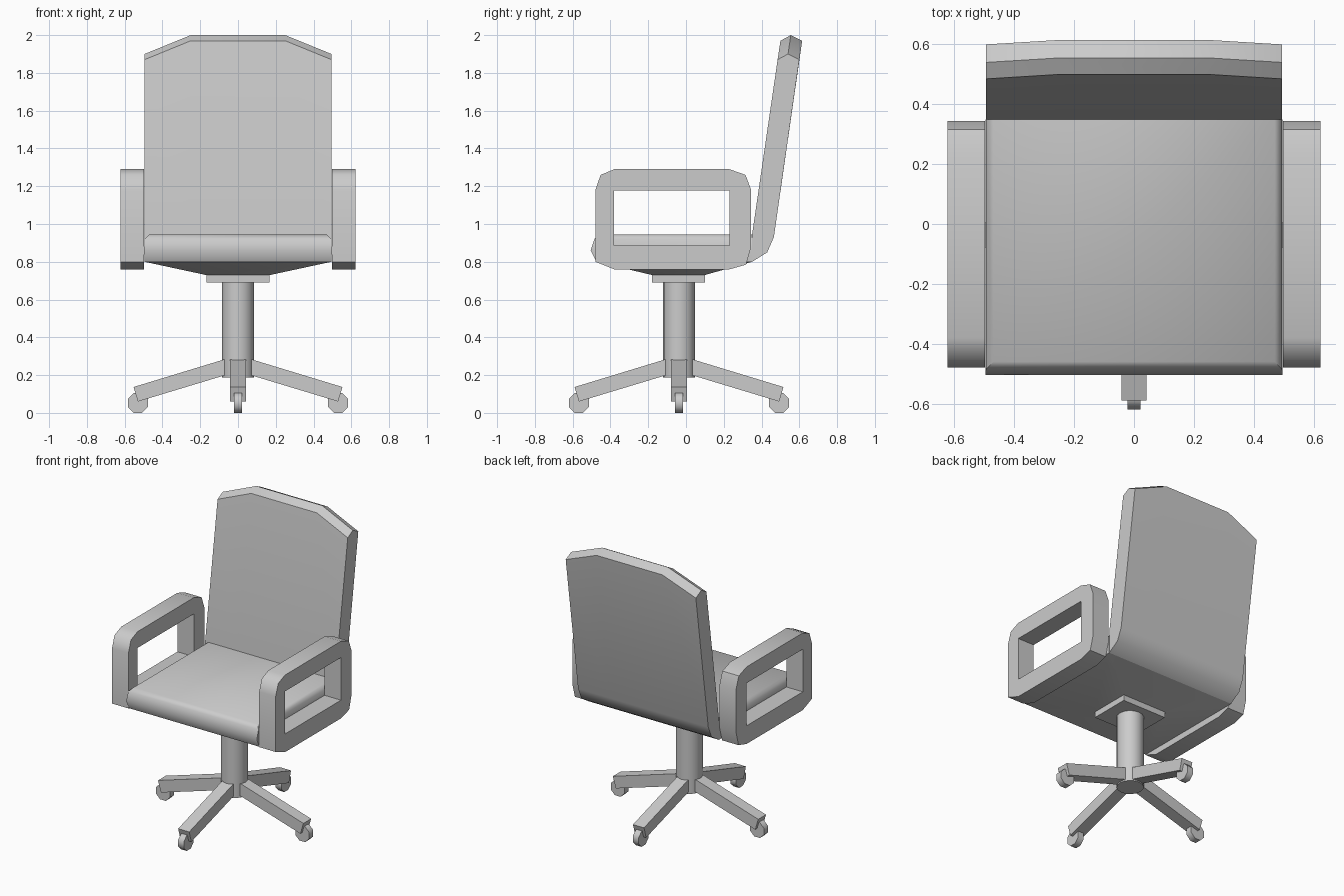
import bpy, bmesh, math
from mathutils import Matrix, Vector

cube = bpy.data.objects.get("Cube")
if cube:
    bpy.data.objects.remove(cube, do_unlink=True)

grey = bpy.data.materials.new("plain grey")
grey.use_nodes = True
grey.diffuse_color = (0.6, 0.6, 0.6, 1)
grey.node_tree.nodes["Principled BSDF"].inputs["Base Color"].default_value = (0.6, 0.6, 0.6, 1)

BASE_Y = -0.037  # the swivel base sits a little forward of centre


def finish(obj, angle):
    """Give the object its colour and shading."""
    if not obj.data.materials:
        obj.data.materials.append(grey)
    bpy.ops.object.select_all(action='DESELECT')
    obj.select_set(True)
    bpy.context.view_layer.objects.active = obj
    if angle:
        bpy.ops.object.shade_smooth_by_angle(angle=math.radians(angle))
    return obj


def loft(name, rings, angle=0, matrix=Matrix()):
    """Skin a list of equal-sized point rings and cap both ends."""
    bm = bmesh.new()
    rows = [[bm.verts.new(p) for p in ring] for ring in rings]
    n = len(rows[0])
    for a, b in zip(rows, rows[1:]):
        for i in range(n):
            j = (i + 1) % n
            bm.faces.new((a[i], a[j], b[j], b[i]))
    bm.faces.new(rows[0][::-1])
    bm.faces.new(rows[-1])
    bm.transform(matrix)
    bmesh.ops.recalc_face_normals(bm, faces=bm.faces)
    mesh = bpy.data.meshes.new(name)
    bm.to_mesh(mesh)
    bm.free()
    obj = bpy.data.objects.new(name, mesh)
    bpy.context.collection.objects.link(obj)
    return finish(obj, angle)


def rect(z, half, y0, y1):
    return [(-half, y0, z), (half, y0, z), (half, y1, z), (-half, y1, z)]


def circle(z, radius, count, turn=0.0):
    steps = [2 * math.pi * (i + turn) / count for i in range(count)]
    return [(radius * math.cos(a), radius * math.sin(a), z) for a in steps]


# Seat cushion: tapered underside, rounded front and top edges
loft("seat", [rect(0.73, 0.17, -0.18, 0.10), rect(0.80, 0.495, -0.475, 0.35),
              rect(0.86, 0.497, -0.505, 0.35), rect(0.92, 0.495, -0.485, 0.35),
              rect(0.945, 0.47, -0.46, 0.35)], 50)

# Backrest: leaning side profile with lowered top corners
lower = [(0.35, 0.945), (0.35, 0.80), (0.43, 0.85), (0.465, 0.93)]
crown = [(0.615, 1.97), (0.555, 2.0), (0.50, 1.97)]
rings = []
for x, drop in ((-0.495, 0.1), (-0.25, 0), (0.25, 0), (0.495, 0.1)):
    rings.append([(x, y, z) for y, z in lower]
                 + [(x, y - 0.15 * drop, z - drop) for y, z in crown])
loft("backrest", rings, 35)

# Armrests: closed loops with a rectangular opening
outer = [(-0.38, 1.29), (0.23, 1.29), (0.315, 1.26), (0.345, 1.18), (0.345, 0.88),
         (0.318, 0.785), (0.23, 0.76), (-0.38, 0.76), (-0.48, 0.80), (-0.48, 1.18),
         (-0.452, 1.26)]
opening = [(-0.38, 0.885), (0.23, 0.885), (0.23, 1.178), (-0.38, 1.178)]
for side, x in (("left", 0.56), ("right", -0.56)):
    curve = bpy.data.curves.new(side + "_armrest", 'CURVE')
    curve.dimensions = '2D'
    curve.fill_mode = 'BOTH'
    curve.extrude = 0.0625
    for outline in (outer, opening):
        spline = curve.splines.new('POLY')
        spline.points.add(len(outline) - 1)
        for point, (y, z) in zip(spline.points, outline):
            point.co = (y, z, 0, 1)
        spline.use_cyclic_u = True
    arm = bpy.data.objects.new(side + "_armrest", curve)
    arm.rotation_euler = (math.pi / 2, 0, math.pi / 2)
    arm.location.x = x
    bpy.context.collection.objects.link(arm)
    finish(arm, 0)
    bpy.ops.object.convert(target='MESH')
    arm = bpy.context.object
    bm = bmesh.new()
    bm.from_mesh(arm.data)
    bmesh.ops.remove_doubles(bm, verts=bm.verts, dist=0.0001)
    bmesh.ops.recalc_face_normals(bm, faces=bm.faces)
    bm.to_mesh(arm.data)
    bm.free()
    finish(arm, 50)

# Mounting plate and column
loft("mounting_plate", [rect(0.69, 0.167, -0.18, 0.10), rect(0.735, 0.167, -0.18, 0.10)])
at_base = Matrix.Translation((0, BASE_Y, 0))
loft("column", [circle(0.187, 0.085, 16), circle(0.70, 0.085, 16)], 40, at_base)

# Four sloping legs, each with a caster at its end
for i, place in enumerate(("left", "back", "right", "front")):
    turn = at_base @ Matrix.Rotation(i * math.pi / 2, 4, 'Z')
    side = [(0.06, 0.287), (0.553, 0.137), (0.53, 0.06), (0.04, 0.208)]
    loft(place + "_leg", [[(x, y, z) for x, z in side] for y in (-0.042, 0.042)], 0, turn)
    upright = Matrix.Translation((0.53, 0, 0.053)) @ Matrix.Rotation(math.pi / 2, 4, 'X')
    loft(place + "_caster", [circle(-0.022, 0.057, 8, 0.5), circle(0.022, 0.057, 8, 0.5)],
         50, turn @ upright)
